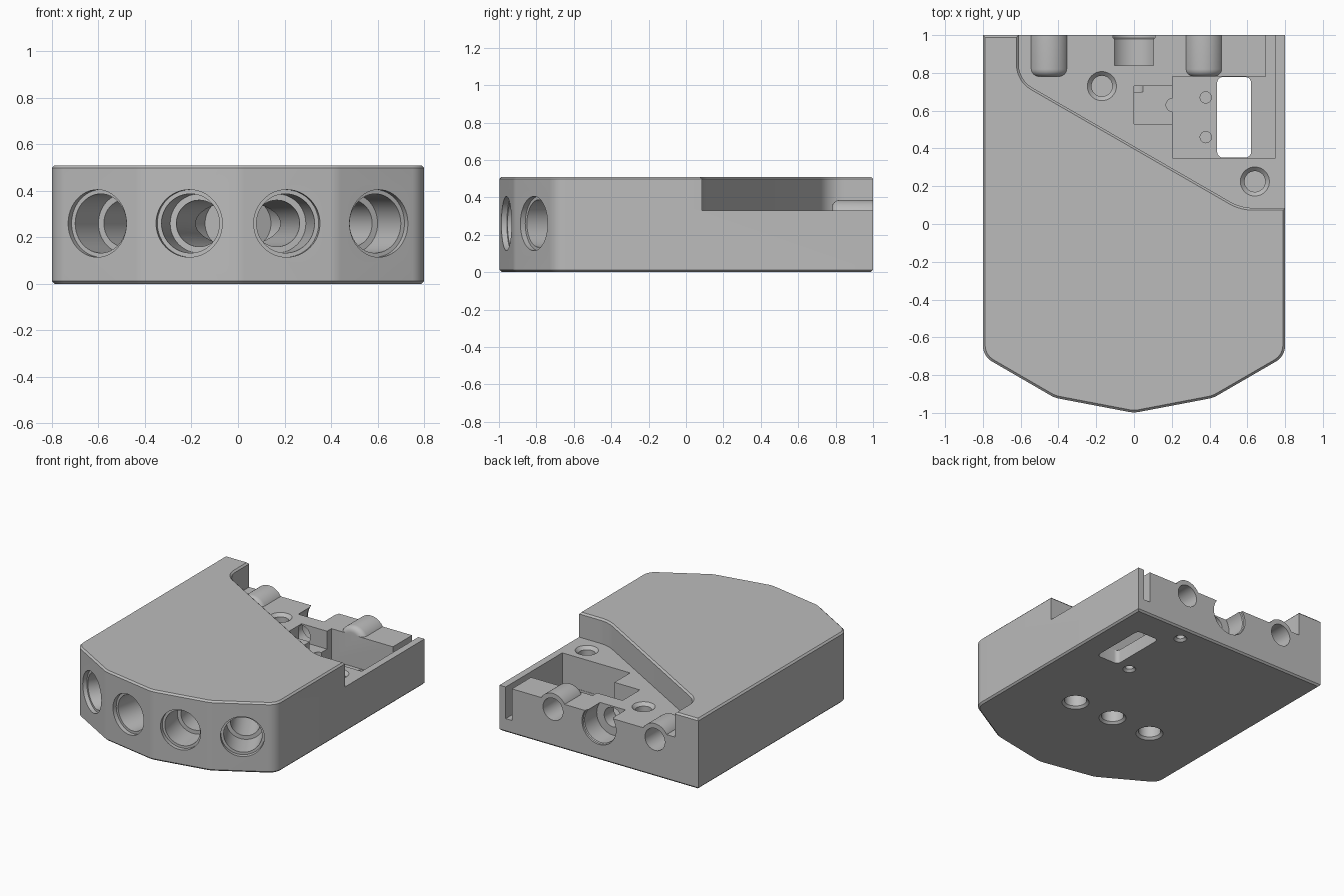
import bpy, bmesh, math
from mathutils import Vector

if "Cube" in bpy.data.objects:
    bpy.data.objects.remove(bpy.data.objects["Cube"], do_unlink=True)

grey = bpy.data.materials.new("plain grey")
grey.use_nodes = True
grey.diffuse_color = (0.5, 0.5, 0.5, 1)
grey.node_tree.nodes["Principled BSDF"].inputs["Base Color"].default_value = (0.5, 0.5, 0.5, 1)


def loft(name, rings):
    """Closed solid through rings that have equal point counts."""
    bm = bmesh.new()
    loops = [[bm.verts.new(p) for p in ring] for ring in rings]
    n = len(loops[0])
    for a, b in zip(loops, loops[1:]):
        for i in range(n):
            j = (i + 1) % n
            bm.faces.new((a[i], a[j], b[j], b[i]))
    bm.faces.new(loops[0][::-1])
    bm.faces.new(loops[-1])
    bmesh.ops.recalc_face_normals(bm, faces=bm.faces)
    mesh = bpy.data.meshes.new(name)
    bm.to_mesh(mesh)
    bm.free()
    mesh.materials.append(grey)
    obj = bpy.data.objects.new(name, mesh)
    bpy.context.collection.objects.link(obj)
    return obj


def fillet(corners, steps=8):
    """Outline from (x, y, radius) corners with arcs at the rounded ones."""
    out = []
    for i, (x, y, r) in enumerate(corners):
        p = Vector((x, y))
        if r == 0:
            out.append(p)
            continue
        a = (Vector(corners[i - 1][:2]) - p).normalized()
        b = (Vector(corners[(i + 1) % len(corners)][:2]) - p).normalized()
        half = a.angle(b) / 2
        t = r / math.tan(half)
        centre = p + (a + b).normalized() * r / math.sin(half)
        s, e = p + a * t - centre, p + b * t - centre
        sweep = s.angle(e)
        for k in range(steps + 1):
            f = k / steps
            out.append(centre + (s * math.sin((1 - f) * sweep) + e * math.sin(f * sweep)) / math.sin(sweep))
    return out


def offset(points, d):
    """Mitred inward offset of a counter-clockwise outline."""
    out = []
    for i, p in enumerate(points):
        a = (p - points[i - 1]).normalized()
        b = (points[(i + 1) % len(points)] - p).normalized()
        na, nb = Vector((-a.y, a.x)), Vector((-b.y, b.x))
        out.append(p + (na + nb) * d / (1 + na.dot(nb)))
    return out


def prism(name, points, levels):
    return loft(name, [[(p.x, p.y, z) for p in offset(points, d)] for z, d in levels])


def lathe(name, start, direction, profile, n=48):
    """Round solid along a direction from (distance, radius) pairs."""
    rot = Vector(direction).to_track_quat('Z', 'Y')
    turn = [2 * math.pi * i / n for i in range(n)]
    return loft(name, [[Vector(start) + rot @ Vector((r * math.cos(t), r * math.sin(t), d)) for t in turn]
                       for d, r in profile])


def box(name, x0, x1, y0, y1, z0, z1):
    return prism(name, [Vector(p) for p in ((x0, y0), (x1, y0), (x1, y1), (x0, y1))], [(z0, 0), (z1, 0)])


def combine(tool, operation='DIFFERENCE'):
    mod = body.modifiers.new("combine", 'BOOLEAN')
    mod.operation, mod.solver, mod.object = operation, 'EXACT', tool
    bpy.context.view_layer.objects.active = body
    bpy.ops.object.modifier_apply(modifier=mod.name)
    bpy.data.objects.remove(tool, do_unlink=True)


# Main block with a faceted nose and chamfered rims
TOP, DECK, C = 0.51, 0.33, 0.012
outline = fillet([(-0.8, 1, 0), (-0.8, -0.7, 0.1), (-0.42, -0.92, 0.15), (0, -1, 0.15),
                  (0.42, -0.92, 0.15), (0.8, -0.7, 0.1), (0.8, 1, 0)])
body = prism("housing", outline, [(0, C), (C, 0), (TOP - C, 0), (TOP, C)])

# Lowered rear deck behind the diagonal wall
deck = fillet([(-0.61, 1.1, 0), (-0.61, 0.763, 0.14), (0.566, 0.085, 0.25), (0.9, 0.085, 0), (0.9, 1.1, 0)])
combine(prism("deck_cut", deck, [(DECK, 0), (TOP - C, 0), (TOP + 0.02, -C - 0.02)]))

# Rounded humps over the rear sockets
sockets = (-0.45, 0.37)
for x in sockets:
    arc = [(0.22 - 0.04 + 0.04 * math.sin(a), 0.068 + 0.04 * math.cos(a))
           for a in [math.pi / 2 * k / 6 for k in range(7)]]
    combine(lathe("hump", (x, 1, 0.277), (0, -1, 0), [(0, 0.108)] + arc), 'UNION')
for x in sockets:
    combine(lathe("socket", (x, 1, 0.27), (0, -1, 0), [(-0.1, 0.08), (0.19, 0.08)]))

# Stepped front ports with tunnels that meet inside
for side in (-1, 1):
    for x, y, angle in ((0.21, -0.96, 10.8), (0.605, -0.813, 30)):
        a = math.radians(angle)
        combine(lathe("port", (side * x, y, 0.26), (-side * math.sin(a), math.cos(a), 0),
                      [(-0.1, 0.145), (0.03, 0.145), (0.03, 0.127), (0.23, 0.127), (0.23, 0.1), (1.1, 0.1)]))

# Rear bay, side pocket and slot in the back wall
combine(box("bay", 0.205, 0.75, 0.35, 0.78, 0.1, 0.6))
combine(box("pocket", 0, 0.21, 0.53, 0.73, 0.2, 0.6))
combine(box("slot", 0.7, 0.75, 0.7, 1.1, 0.1, 0.6))
combine(lathe("pocket_notch", (0.205, 0.63, 0.1), (0, 0, 1), [(0, 0.035), (0.4, 0.035)]))

# Open trough in the middle of the back
combine(lathe("trough", (0, 1, 0.25), (0, -1, 0),
              [(-0.1, 0.137), (0.015, 0.137), (0.02, 0.13), (0.16, 0.13), (0.16, 0.07), (0.3, 0.07)]))

# Window through the bay floor
window = fillet([(0.44, 0.352, 0.03), (0.62, 0.352, 0.03), (0.62, 0.778, 0.03), (0.44, 0.778, 0.03)], 5)
combine(prism("window", window, [(-0.1, 0), (0.2, 0)]))

# Small holes in the bay floor and chamfered holes in the deck
for y in (0.46, 0.67):
    combine(lathe("bay_hole", (0.38, y, 0.05), (0, 0, 1), [(0, 0.03), (0.1, 0.03)], 24))
for x, y in ((-0.17, 0.73), (0.64, 0.225)):
    combine(lathe("deck_hole", (x, y, 0.15), (0, 0, 1),
                  [(0, 0.055), (0.158, 0.055), (0.18, 0.077), (0.2, 0.077)]))

# Chamfered holes in the underside
for x, y, r, depth in ((-0.325, -0.225, 0.075, 0.12), (0, -0.225, 0.075, 0.12), (0.325, -0.225, 0.075, 0.12),
                       (0.335, 0.885, 0.028, 0.07), (0.335, 0.35, 0.028, 0.07)):
    combine(lathe("base_hole", (x, y, 0), (0, 0, 1),
                  [(-0.1, r + 0.016), (0, r + 0.016), (0.016, r), (depth, r)]))

# Smooth the curved walls and keep the edges sharp
bpy.ops.object.select_all(action='DESELECT')
body.select_set(True)
bpy.context.view_layer.objects.active = body
bpy.ops.object.shade_smooth_by_angle(angle=math.radians(30))
